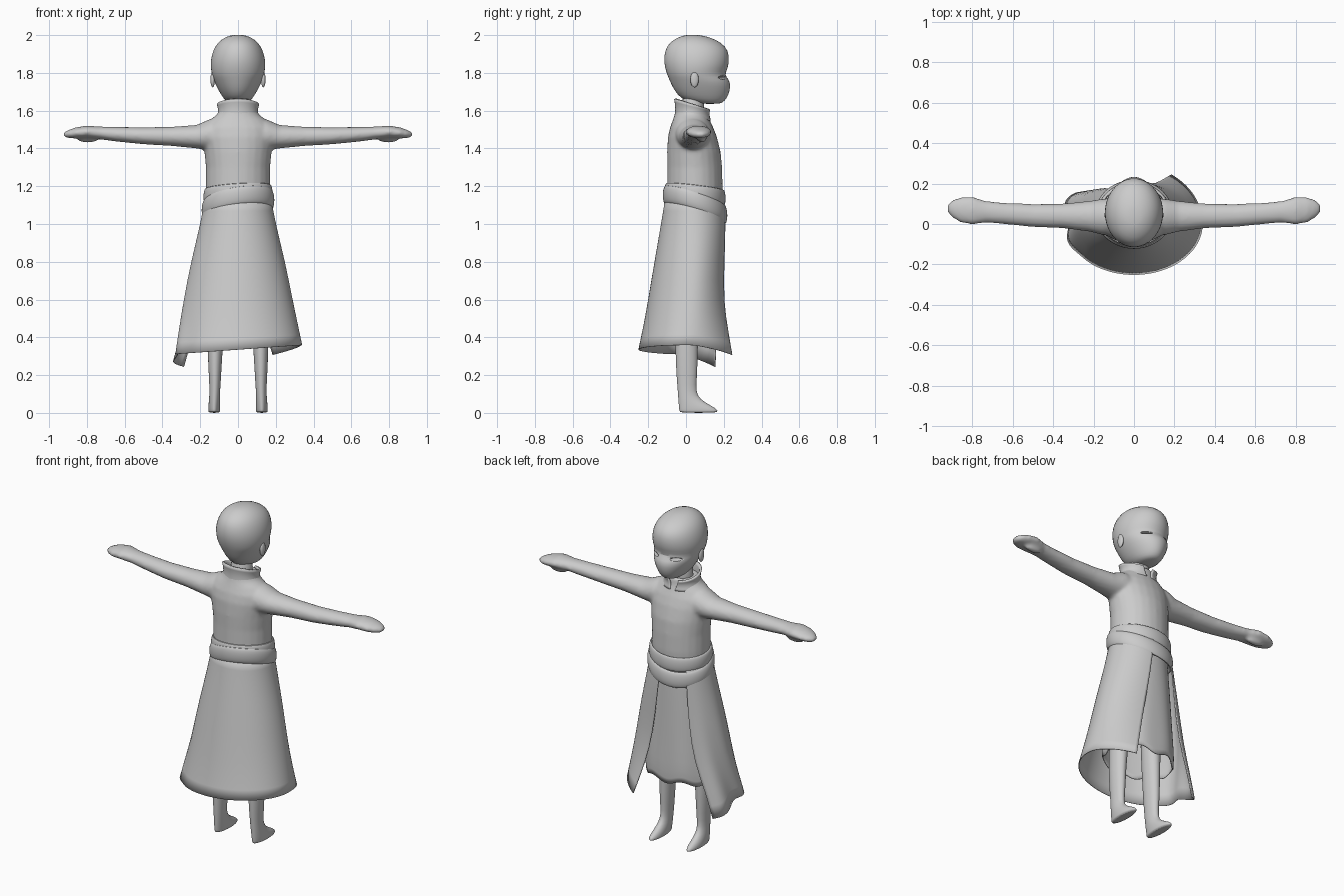
import bpy, bmesh
from math import sin, cos, radians, pi
from mathutils import Matrix

cube = bpy.data.objects.get("Cube")
if cube:
    bpy.data.objects.remove(cube, do_unlink=True)

grey = bpy.data.materials.new("plain_grey")
grey.use_nodes = True
grey.diffuse_color = (0.6, 0.6, 0.6, 1)
for node in grey.node_tree.nodes:
    if node.type == 'BSDF_PRINCIPLED':
        node.inputs["Base Color"].default_value = grey.diffuse_color
        node.inputs["Roughness"].default_value = 0.7


def finish(name, bm, subdivide=0, thickness=0):
    """Turn a bmesh into a smooth shaded object."""
    bmesh.ops.recalc_face_normals(bm, faces=bm.faces)
    mesh = bpy.data.meshes.new(name)
    bm.to_mesh(mesh)
    bm.free()
    mesh.materials.append(grey)
    obj = bpy.data.objects.new(name, mesh)
    bpy.context.collection.objects.link(obj)
    bpy.ops.object.select_all(action='DESELECT')
    obj.select_set(True)
    bpy.context.view_layer.objects.active = obj
    bpy.ops.object.shade_smooth_by_angle(angle=radians(70))
    if subdivide:
        mod = obj.modifiers.new("subdivide", 'SUBSURF')
        mod.levels = mod.render_levels = subdivide
        mod.boundary_smooth = 'PRESERVE_CORNERS'
    if thickness:
        mod = obj.modifiers.new("cloth_thickness", 'SOLIDIFY')
        mod.thickness = thickness
        mod.offset = 0
    return obj


def skin_rows(bm, rows, closed):
    """Bridge rows of points with quads."""
    rows = [[bm.verts.new(p) for p in row] for row in rows]
    n = len(rows[0])
    for a, b in zip(rows, rows[1:]):
        for i in range(n if closed else n - 1):
            j = (i + 1) % n
            bm.faces.new((a[i], a[j], b[j], b[i]))
    return rows


def loft(bm, rings, axis='Z', side=1, caps=True, n=24):
    """Skin ellipses (position, centre 1, centre 2, radius 1, radius 2) along an axis."""
    rows = []
    for pos, c1, c2, r1, r2 in rings:
        row = []
        for k in range(n):
            a = 2 * pi * k / n
            p, q = c1 + r1 * cos(a), c2 + r2 * sin(a)
            row.append((side * p, q, pos) if axis == 'Z' else (side * pos, p, q))
        rows.append(row)
    rows = skin_rows(bm, rows, True)
    if caps:
        bm.faces.new(rows[0])
        bm.faces.new(rows[-1])


def ball(bm, centre, size):
    matrix = Matrix.Translation(centre) @ Matrix.Diagonal((*size, 1))
    bmesh.ops.create_uvsphere(bm, u_segments=20, v_segments=12, radius=1, matrix=matrix)


# Head: height, half width, back and face depth
skull = [(1.635, .04, .08, .18), (1.65, .066, .0, .205), (1.68, .088, -.045, .226),
         (1.73, .116, -.075, .238), (1.765, .131, -.09, .23), (1.788, .138, -.1, .204),
         (1.825, .146, -.112, .224), (1.87, .146, -.119, .23), (1.92, .133, -.112, .225),
         (1.96, .109, -.09, .19), (1.988, .072, -.045, .13), (2.002, .03, .0, .07)]
bm = bmesh.new()
loft(bm, [(z, 0, (b + f) / 2, w, (f - b) / 2) for z, w, b, f in skull])
head = finish("head", bm, 1)

# Narrow eye slits
bm = bmesh.new()
for side in (1, -1):
    ball(bm, (side * .072, .2, 1.775), (.034, .04, .009))
cutter = finish("eye_cutter", bm)
cutter.hide_render = True
cutter.hide_set(True)
slit = head.modifiers.new("eye_slits", 'BOOLEAN')
slit.operation = 'DIFFERENCE'
slit.object = cutter

for side, label in ((1, "left"), (-1, "right")):
    bm = bmesh.new()
    ball(bm, (side * .134, .045, 1.765), (.012, .022, .042))
    finish(label + "_ear", bm)

# Neck
bm = bmesh.new()
loft(bm, [(1.5, 0, .03, .07, .06), (1.6, 0, .035, .06, .058), (1.7, 0, .04, .065, .065)])
finish("neck", bm, 1)

# Torso, arms and hands fused into one smooth body
bm = bmesh.new()
loft(bm, [(1.12, 0, .045, .168, .145), (1.2, 0, .047, .17, .147), (1.3, 0, .046, .17, .145),
          (1.38, 0, .042, .178, .142), (1.46, 0, .034, .19, .13), (1.51, 0, .03, .185, .115),
          (1.55, 0, .028, .15, .098), (1.58, 0, .028, .11, .088), (1.61, 0, .03, .098, .084)])
arm = [(.05, .035, 1.47, .09, .09), (.15, .035, 1.473, .09, .082), (.22, .038, 1.462, .076, .062),
       (.35, .04, 1.464, .061, .051), (.5, .042, 1.467, .057, .045), (.64, .052, 1.475, .053, .039),
       (.73, .06, 1.482, .053, .034), (.8, .066, 1.488, .069, .033), (.86, .07, 1.482, .062, .029),
       (.9, .075, 1.476, .043, .021), (.922, .078, 1.473, .02, .011)]
for side in (1, -1):
    loft(bm, arm, 'X', side)
    ball(bm, (side * .795, .085, 1.45), (.055, .022, .02))
body = finish("tunic_and_arms", bm)
fuse = body.modifiers.new("fuse", 'REMESH')
fuse.mode = 'VOXEL'
fuse.voxel_size = .01
fuse.use_smooth_shade = True
soften = body.modifiers.new("soften", 'SMOOTH')
soften.iterations = 6

# Standing collar, notched at the front
bm = bmesh.new()
rows = []
for z, w, d in ((1.55, .115, .092), (1.58, .1, .086), (1.61, .099, .086), (1.635, .107, .093)):
    row = []
    for k in range(33):
        t = radians(-172 + 344 * k / 32) * (1 - (z - 1.55) * .7)
        x, y = w * sin(t), .035 - d * cos(t)
        row.append((x, y, z - (z - 1.54) * 3.2 * (y - .035)))
    rows.append(row)
skin_rows(bm, rows, False)
finish("collar", bm, 1, .012)


# Rolled sash bands, tilted around the waist
def band(name, height, half, tilt_x, tilt_y, w, d, bulge):
    bm = bmesh.new()
    rows = []
    for k in range(40):
        t = 2 * pi * k / 40
        row = []
        for j in range(10):
            a = 2 * pi * j / 10
            out = 1 + bulge * cos(a)
            x, y = w * out * cos(t), d * out * sin(t)
            row.append((x, y + .048, height + half * sin(a) + tilt_x * x + tilt_y * y))
        rows.append(row)
    rows.append(rows[0])
    skin_rows(bm, rows, True)
    bmesh.ops.remove_doubles(bm, verts=bm.verts, dist=.0001)
    finish(name, bm, 1)


band("upper_sash", 1.155, .045, .06, -.12, .172, .152, .07)
band("lower_sash", 1.1, .05, .14, -.32, .178, .158, .09)

# Inner skirt with a wavy hem
bm = bmesh.new()
rows = []
for z, w, d in ((1.12, .165, .14), (1, .175, .145), (.8, .195, .15), (.6, .21, .155), (.47, .22, .16), (.41, .215, .155)):
    row = []
    for k in range(48):
        t = 2 * pi * k / 48
        wave = (1.12 - z) * sin(7 * t)
        row.append((w * (1 + .03 * wave) * cos(t), .035 + d * (1 + .03 * wave) * sin(t), z + .02 * wave))
    rows.append(row)
skin_rows(bm, rows, True)
finish("inner_skirt", bm, 1, .006)

# Long coat skirt, open in front: height, centre, width, back, front, left and right edge angles
coat = [(1.14, .045, .172, .152, .155, 172, 140), (1, .045, .197, .175, .168, 168, 140),
        (.8, .04, .247, .205, .166, 164, 145), (.6, .03, .285, .228, .18, 158, 142),
        (.45, .015, .315, .24, .235, 152, 128), (.335, 0, .338, .25, .29, 147, 122)]
bm = bmesh.new()
rows = []
for z, cy, w, back, front, left, right in coat:
    drop = ((1.14 - z) / .8) ** 2
    row = []
    for k in range(49):
        u = k / 48
        t = radians(-right + (left + right) * u)
        fold = 1 + .09 * drop * max(0, 1 - u / .3) * sin(u * 38)
        x = w * sin(t) * fold
        y = cy - (back if cos(t) > 0 else front) * cos(t) * fold
        tip = .07 * max(0, 1 - u / .12) + .04 * max(0, (u - .82) / .18)
        row.append((x, y, z + drop * (.07 * x - tip)))
    rows.append(row)
skin_rows(bm, rows, False)
finish("coat_skirt", bm, 1, .005)

# Legs running into pointed feet
leg = [(.75, .1, .02, .06, .07), (.4, .12, .002, .042, .06), (.25, .122, .004, .036, .058),
       (.14, .122, .004, .029, .05), (.09, .124, .008, .028, .05), (.055, .125, .03, .03, .07),
       (.028, .126, .058, .032, .096), (.01, .126, .067, .031, .103), (0, .126, .067, .029, .1)]
for side, label in ((1, "left"), (-1, "right")):
    bm = bmesh.new()
    loft(bm, leg, 'Z', side)
    finish(label + "_leg", bm, 1)
